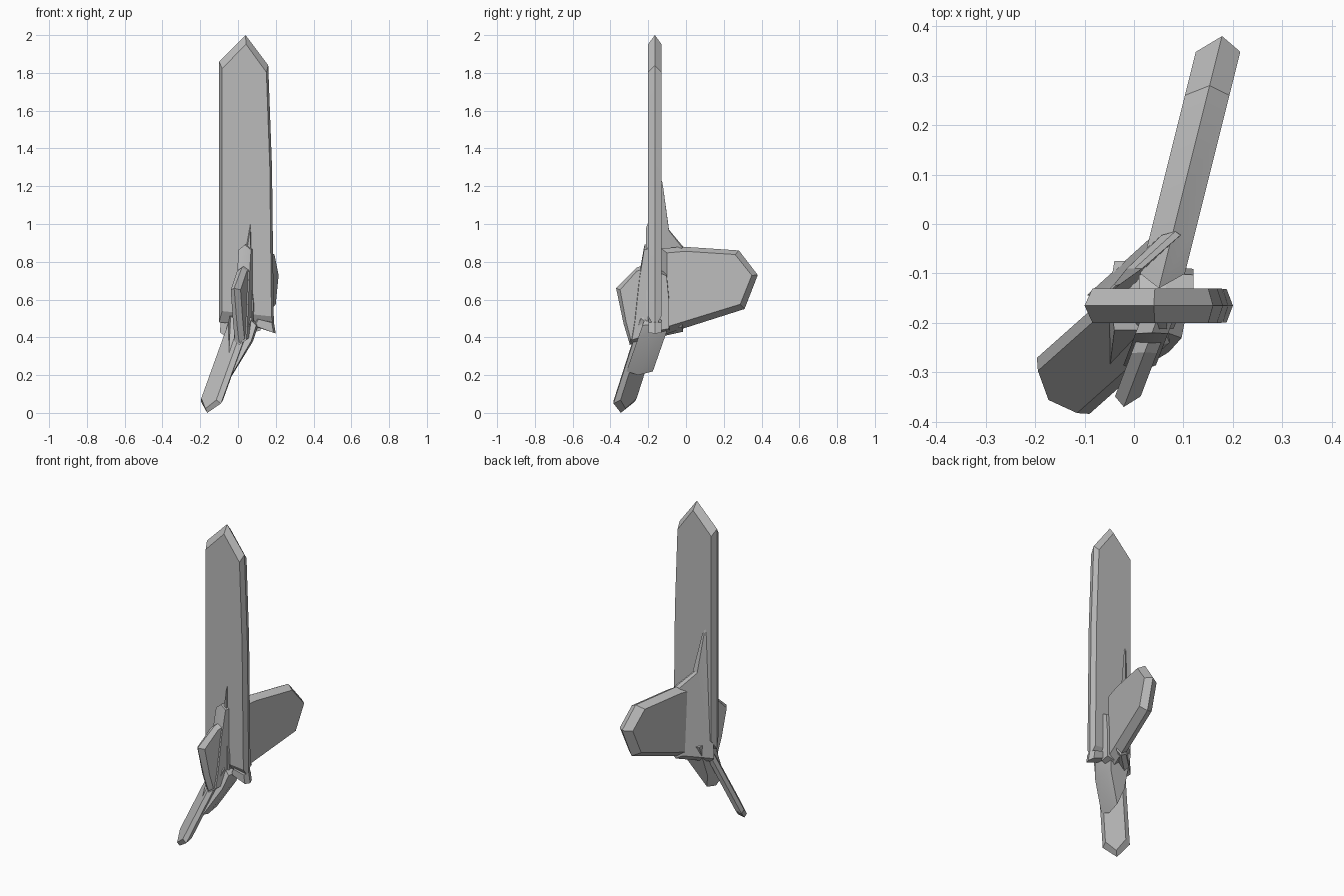
import bpy
import bmesh
import math

# Remove the default cube only
default_cube = bpy.data.objects.get("Cube")
if default_cube:
    bpy.data.objects.remove(default_cube, do_unlink=True)


def flat_material(name, value):
    material = bpy.data.materials.new(name)
    material.use_nodes = True
    colour = (value, value, value, 1)
    material.diffuse_color = colour
    material.node_tree.nodes["Principled BSDF"].inputs["Base Color"].default_value = colour
    return material


stone = flat_material("stone grey", 0.5)


def chipped_slab(name, outline, place, inset_a=0.8, inset_b=0.9):
    """Closed slab: a full-size rim between two smaller faces.
    place(a, b, side) maps the outline into space, side runs from -1 to 1."""
    mid_a = sum(a for a, b in outline) / len(outline)
    mid_b = sum(b for a, b in outline) / len(outline)
    bm = bmesh.new()
    rings = []
    for side in (-1, 0, 1):
        scale_a = inset_a if side else 1
        scale_b = inset_b if side else 1
        ring = [bm.verts.new(place(mid_a + (a - mid_a) * scale_a,
                                   mid_b + (b - mid_b) * scale_b, side))
                for a, b in outline]
        rings.append(ring)
    count = len(outline)
    for lower, upper in zip(rings, rings[1:]):
        for i in range(count):
            j = (i + 1) % count
            bm.faces.new((lower[i], lower[j], upper[j], upper[i]))
    caps = [bm.faces.new(rings[0]), bm.faces.new(rings[-1])]
    bmesh.ops.triangulate(bm, faces=caps)
    bmesh.ops.recalc_face_normals(bm, faces=bm.faces)
    mesh = bpy.data.meshes.new(name)
    bm.to_mesh(mesh)
    bm.free()
    mesh.materials.append(stone)
    mesh.shade_smooth()
    mesh.set_sharp_from_angle(angle=math.radians(20))
    obj = bpy.data.objects.new(name, mesh)
    bpy.context.collection.objects.link(obj)
    return obj


# Tall main blade, broad across x
chipped_slab(
    "main_blade",
    [(-.1, .48), (-.1, 1.86), (.04, 2), (.16, 1.84), (.18, 1.3), (.19, .45)],
    lambda x, z, side: (x, -.165 + side * .035, z),
    inset_a=.9, inset_b=.93)

# Small foot under the outer corner of the blade
chipped_slab(
    "blade_foot",
    [(.08, .46), (.11, .45), (.2, .42), (.19, .48), (.1, .5)],
    lambda x, z, side: (x, -.165 + side * .034, z))

# Rear fin, swept back and slightly sideways
chipped_slab(
    "rear_fin",
    [(-.13, .41), (-.13, .87), (-.02, .88), (.28, .86), (.38, .73), (.31, .55)],
    lambda y, z, side: (.083 + .25 * y + side * .045, y, z),
    inset_a=.88, inset_b=.85)

# Collar at the fin root, climbing the back of the blade as a spike
chipped_slab(
    "rear_collar",
    [(-.15, .4), (-.14, 1.25), (-.125, 1.22), (-.09, .97), (-.015, .88), (-.015, .43)],
    lambda y, z, side: (.1 + 1.1 * y + side * .04 * min(1, 1.35 - z), y, z),
    inset_a=.9, inset_b=.94)

# Rear plate beside the collar
chipped_slab(
    "rear_plate",
    [(-.15, .42), (-.15, .76), (-.1, .74), (-.085, .6), (-.085, .43)],
    lambda y, z, side: (.065 + side * .055, y, z))


def crest_place(thickness):
    return lambda y, z, side: (.12 + .38 * y + side * thickness, y, z)


# Front crest fin with its stepped root
chipped_slab(
    "front_crest",
    [(-.3, .37), (-.33, .47), (-.37, .66), (-.26, .77), (-.16, .8), (-.16, .38)],
    crest_place(.026))
chipped_slab(
    "crest_root",
    [(-.3, .36), (-.28, .47), (-.25, .72), (-.22, .89), (-.16, .9), (-.16, .4)],
    crest_place(.033))

# Thin spike lying on the front of the blade
chipped_slab(
    "front_spike",
    [(.02, .5), (.03, .8), (.067, 1.01), (.07, .7), (.085, .57), (.08, .46)],
    lambda x, z, side: (x, -.2 + side * .012, z))

# Hub block joining the blades
chipped_slab(
    "hub",
    [(-.06, .3), (-.03, .2), (.08, .38), (.11, .47), (.06, .52), (-.05, .52)],
    lambda x, z, side: (x, -.2 + .35 * (z - .35) + side * .07, z),
    inset_a=.85, inset_b=.9)

# Lower blade, leaning forward and sideways to its tip on the ground
chipped_slab(
    "lower_blade",
    [(0, 0), (-.055, .05), (-.055, .5), (0, .56), (.055, .5), (.055, .06)],
    lambda w, z, side: (-.163 + .36 * z - w + side * .018,
                        -.345 + .32 * z + w + side * .018, z),
    inset_a=.75, inset_b=.92)
